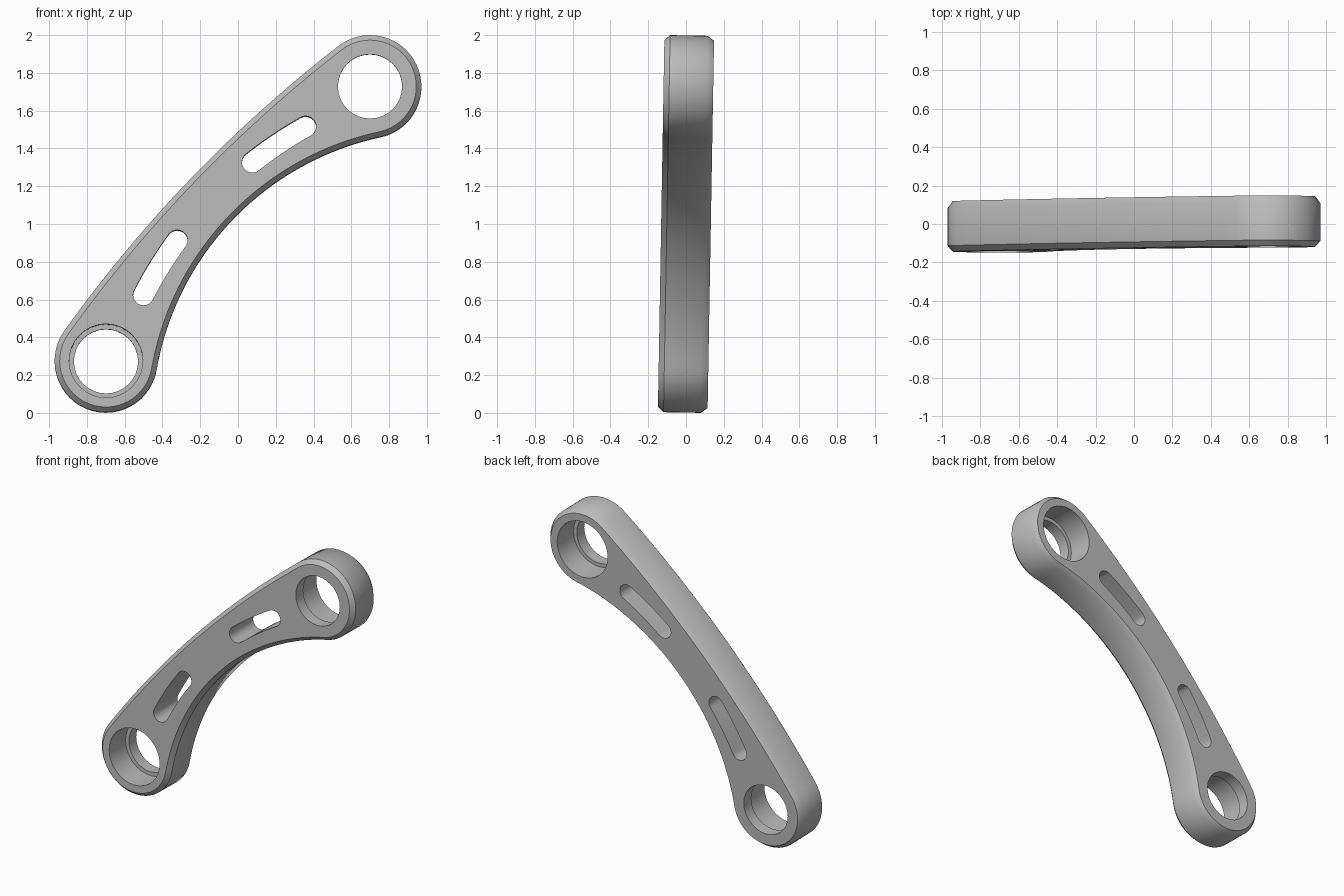
import bpy, bmesh
from math import sin, cos, sqrt, atan2, asin, pi, radians
from mathutils import Matrix

cube = bpy.data.objects.get("Cube")
if cube:
    bpy.data.objects.remove(cube, do_unlink=True)

HALF = 1.008        # half the distance between the bore centres
END_R = 0.272       # radius of the rounded ends
OUTER_R, INNER_R = 7.2, 1.53
DEPTH = 0.1315      # half thickness
TILT = radians(46.1)
MID_Z = 1.0


def arc(cx, cy, r, a, b, n):
    """Points along an arc, without the last one."""
    return [(cx + r * cos(a + (b - a) * i / n), cy + r * sin(a + (b - a) * i / n))
            for i in range(n)]


def arm_outline(inset):
    """Bowed bar: two round ends joined by tangent arcs."""
    co = -sqrt((OUTER_R - END_R) ** 2 - HALF ** 2)
    ci = -sqrt((INNER_R + END_R) ** 2 - HALF ** 2)
    ao, ai = atan2(HALF, -co), atan2(HALF, -ci)
    r = END_R - inset
    return (arc(0, co, OUTER_R - inset, pi / 2 - ao, pi / 2 + ao, 24)
            + arc(-HALF, 0, r, pi / 2 + ao, 1.5 * pi + ai, 28)
            + arc(0, ci, INNER_R + inset, pi / 2 + ai, pi / 2 - ai, 40)
            + arc(HALF, 0, r, 1.5 * pi - ai, 2.5 * pi - ao, 28))


def slot_outline(side):
    """Curved slot with round ends, on one side of the middle."""
    c, r, w = -1.95, 2.14, 0.055
    a = pi / 2 - side * asin(0.287 / r)
    b = pi / 2 - side * asin(0.619 / r)
    a, b = min(a, b), max(a, b)
    return (arc(0, c, r + w, a, b, 12)
            + arc(r * cos(b), c + r * sin(b), w, b, b + pi, 12)
            + arc(0, c, r - w, b, a, 12)
            + arc(r * cos(a), c + r * sin(a), w, a + pi, a + 2 * pi, 12))


def add_stack(bm, rings):
    """Close a solid through matching outlines at successive depths."""
    loops = []
    for pts, y in rings:
        loops.append([bm.verts.new((u * cos(TILT) - v * sin(TILT), y,
                                    u * sin(TILT) + v * cos(TILT))) for u, v in pts])
    for lo, hi in zip(loops, loops[1:]):
        for i in range(len(lo)):
            j = (i + 1) % len(lo)
            bm.faces.new((lo[i], lo[j], hi[j], hi[i]))
    bm.faces.new(loops[0][::-1])
    bm.faces.new(loops[-1])


def make_object(name, bm):
    bmesh.ops.recalc_face_normals(bm, faces=bm.faces[:])
    # the whole arm leans back very slightly
    bm.transform(Matrix.Translation((0, 0, MID_Z)) @ Matrix.Rotation(radians(-1), 4, 'X'))
    mesh = bpy.data.meshes.new(name)
    bm.to_mesh(mesh)
    bm.free()
    ob = bpy.data.objects.new(name, mesh)
    bpy.context.collection.objects.link(ob)
    return ob


# Link arm body: chamfered front rim, softer back rim
bm = bmesh.new()
add_stack(bm, [(arm_outline(0.027), -DEPTH), (arm_outline(0), 0.03 - DEPTH),
               (arm_outline(0), DEPTH - 0.035), (arm_outline(0.026), DEPTH)])
arm = make_object("link_arm", bm)

# Cutter: stepped bores (wide end opposite on each side) and two slots
bm = bmesh.new()
for side in (-1, 1):
    def circle(r):
        return arc(side * HALF, 0, r, 0, 2 * pi, 32)
    add_stack(bm, [(circle(0.195), side * 0.2), (circle(0.195), -side * 0.05),
                   (circle(0.17), -side * 0.05), (circle(0.17), -side * 0.2)])
    add_stack(bm, [(slot_outline(side), -0.2), (slot_outline(side), 0.2)])
cutter = make_object("bore_and_slot_cutter", bm)
cutter.hide_render = True

# Cut the openings
cut = arm.modifiers.new("openings", 'BOOLEAN')
cut.operation = 'DIFFERENCE'
cut.solver = 'EXACT'
cut.object = cutter
bpy.ops.object.select_all(action='DESELECT')
arm.select_set(True)
bpy.context.view_layer.objects.active = arm
bpy.ops.object.modifier_apply(modifier=cut.name)
bpy.data.objects.remove(cutter, do_unlink=True)

# Plain grey metal
grey = bpy.data.materials.new("plain_grey")
grey.use_nodes = True
colour = (0.5, 0.5, 0.5, 1)
grey.diffuse_color = colour
grey.node_tree.nodes["Principled BSDF"].inputs["Base Color"].default_value = colour
arm.data.materials.clear()
arm.data.materials.append(grey)

bpy.ops.object.shade_smooth_by_angle(angle=radians(40))
